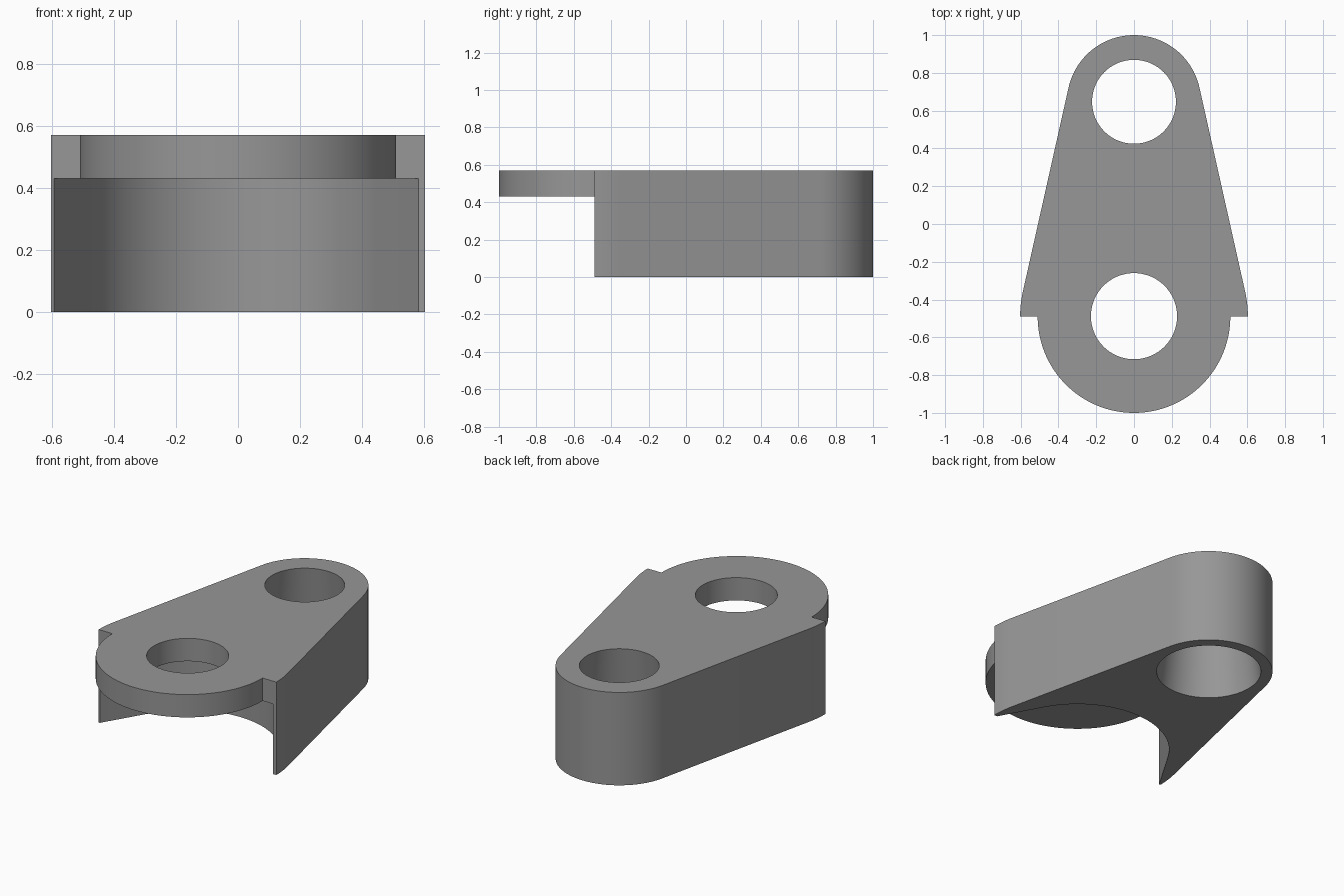
import bpy, bmesh
from math import sin, cos, acos, asin, pi, degrees, radians

if "Cube" in bpy.data.objects:
    bpy.data.objects.remove(bpy.data.objects["Cube"])

HEIGHT, LEDGE = 0.57, 0.43          # full height, underside of the tongue
BACK_Y, BACK_R = 0.645, 0.355       # rear rounded end
FRONT_Y, FRONT_R = -0.49, 0.603     # wide front end
TONGUE_R = 0.51


def arc(cy, r, a0, a1, n):
    """Points on an arc centred on (0, cy), angles in degrees."""
    return [(r * cos(radians(a0 + (a1 - a0) * i / n)),
             cy + r * sin(radians(a0 + (a1 - a0) * i / n))) for i in range(n + 1)]


def prism(name, outline, z0, z1):
    """Extrude a closed outline between two heights."""
    bm = bmesh.new()
    base = bm.faces.new([bm.verts.new((x, y, z0)) for x, y in outline])
    top = bmesh.ops.extrude_face_region(bm, geom=[base])["geom"]
    for v in top:
        if isinstance(v, bmesh.types.BMVert):
            v.co.z = z1
    bmesh.ops.recalc_face_normals(bm, faces=bm.faces)
    mesh = bpy.data.meshes.new(name)
    bm.to_mesh(mesh)
    bm.free()
    obj = bpy.data.objects.new(name, mesh)
    bpy.context.collection.objects.link(obj)
    return obj


def cone(name, y, r0, r1, z0, z1):
    bpy.ops.mesh.primitive_cone_add(vertices=96, radius1=r0, radius2=r1,
                                    depth=z1 - z0, location=(0, y, (z0 + z1) / 2))
    bpy.context.object.name = name
    return bpy.context.object


def cut(target, cutter):
    bpy.context.view_layer.objects.active = target
    mod = target.modifiers.new("cut", "BOOLEAN")
    mod.operation, mod.solver, mod.object = "DIFFERENCE", "EXACT", cutter
    bpy.ops.object.modifier_apply(modifier=mod.name)
    bpy.data.objects.remove(cutter)


# Link body: tapered sides, shoulders and round front tongue in one outline
taper = degrees(asin((FRONT_R - BACK_R) / (BACK_Y - FRONT_Y)))
outline = (arc(FRONT_Y, FRONT_R, 0, taper, 6)
           + arc(BACK_Y, BACK_R, taper, 180 - taper, 64)
           + arc(FRONT_Y, FRONT_R, 180 - taper, 180, 6)
           + arc(FRONT_Y, TONGUE_R, 180, 360, 72))
body = prism("link_body", outline, 0, HEIGHT)

# Clearance under the tongue: round back with straight flared sides
right_tip, left_tip = 0.582, 0.594
a0 = degrees(acos(TONGUE_R / right_tip))
a1 = 180 - degrees(acos(TONGUE_R / left_tip))
recess = ([(right_tip, -1.2), (right_tip, FRONT_Y)]
          + arc(FRONT_Y, TONGUE_R, a0, a1, 48)
          + [(-left_tip, FRONT_Y), (-left_tip, -1.2)])
cut(body, prism("recess_cutter", recess, -0.1, LEDGE))

# Straight hole in the tongue, and rear hole widening downwards
cut(body, cone("front_hole_cutter", FRONT_Y + 0.002, 0.228, 0.228, 0.2, 0.8))
slope = (0.29 - 0.222) / HEIGHT
cut(body, cone("rear_hole_cutter", BACK_Y + 0.002, 0.29 + 0.1 * slope,
               0.222 - 0.1 * slope, -0.1, HEIGHT + 0.1))

# Plain grey finish
grey = bpy.data.materials.new("grey")
grey.diffuse_color = (0.31, 0.31, 0.31, 1)
grey.use_nodes = True
grey.node_tree.nodes["Principled BSDF"].inputs["Base Color"].default_value = grey.diffuse_color
body.data.materials.clear()
body.data.materials.append(grey)
for p in body.data.polygons:
    p.material_index = 0

bpy.ops.object.select_all(action="DESELECT")
body.select_set(True)
bpy.context.view_layer.objects.active = body
bpy.ops.object.shade_smooth_by_angle(angle=radians(25))
